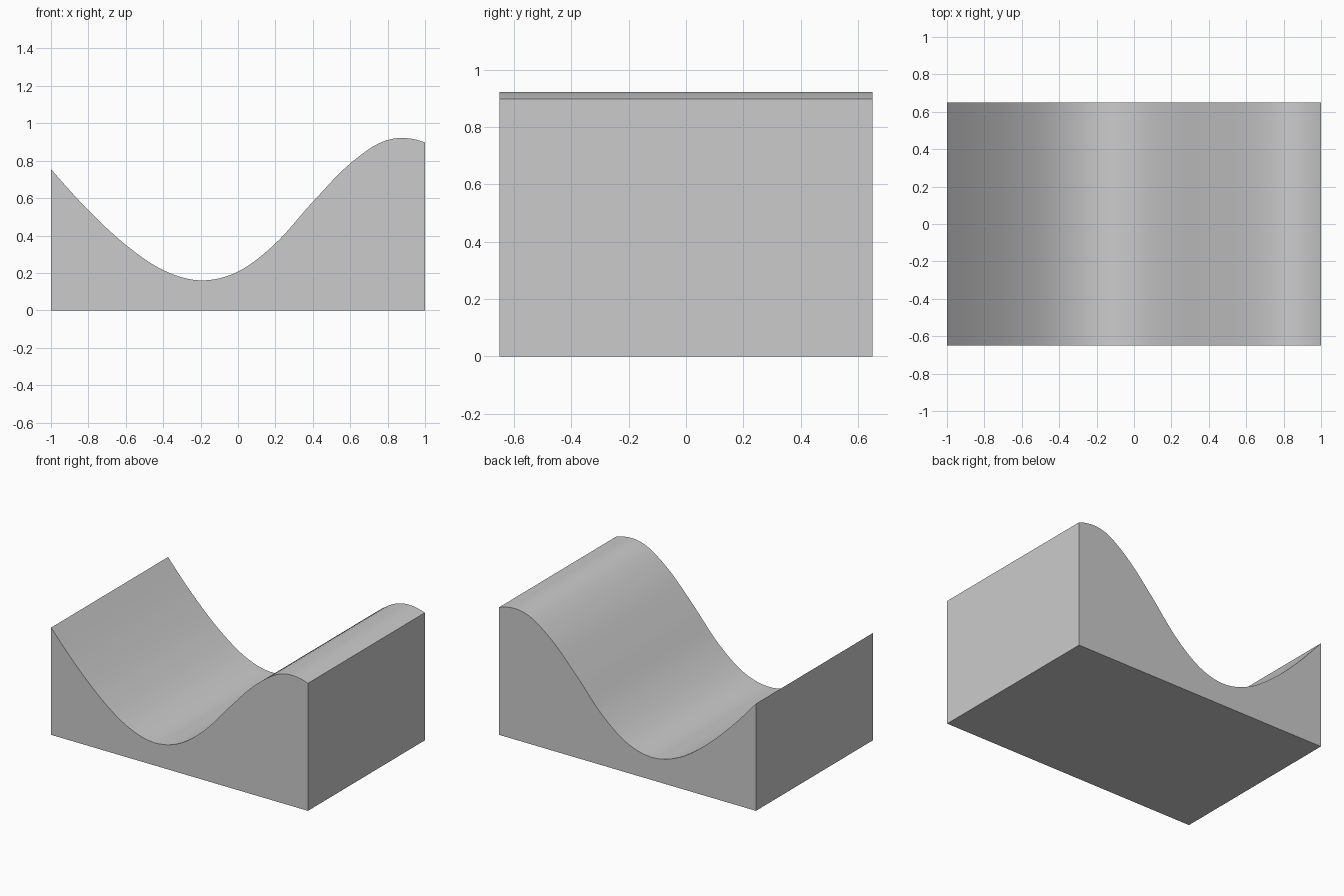
import bpy, bmesh, math

if "Cube" in bpy.data.objects:
    bpy.data.objects.remove(bpy.data.objects["Cube"])

HALF_DEPTH = 0.65
STEP = 0.2
# Heights of the wavy top, evenly spaced from x = -1 to x = 1
HEIGHTS = [0.755, 0.535, 0.350, 0.215, 0.160, 0.207, 0.357, 0.580, 0.785, 0.911, 0.898]
START_SLOPE, END_SLOPE = -1.15, -0.36
SUBDIV = 8


def slope(i):
    if i == 0:
        return START_SLOPE
    if i == len(HEIGHTS) - 1:
        return END_SLOPE
    return (HEIGHTS[i + 1] - HEIGHTS[i - 1]) / (2 * STEP)


def height(i, t):
    """Smooth cubic height between sample i and i + 1."""
    a, b = HEIGHTS[i], HEIGHTS[i + 1]
    ease = t * t * (3 - 2 * t)
    return (a + (b - a) * ease + STEP * slope(i) * t * (1 - t) ** 2
            - STEP * slope(i + 1) * t * t * (1 - t))


# Side profile: flat base, then the wave from right to left
wave = [(-1 + STEP * (i + k / SUBDIV), height(i, k / SUBDIV))
        for i in range(len(HEIGHTS) - 1) for k in range(SUBDIV)]
wave.append((1.0, HEIGHTS[-1]))
profile = [(-1.0, 0.0), (1.0, 0.0)] + wave[::-1]

# Extrude the profile along y
bm = bmesh.new()
face = bm.faces.new([bm.verts.new((x, -HALF_DEPTH, z)) for x, z in profile])
extruded = bmesh.ops.extrude_face_region(bm, geom=[face], use_keep_orig=True)
bmesh.ops.translate(bm, vec=(0, 2 * HALF_DEPTH, 0),
                    verts=[g for g in extruded["geom"] if isinstance(g, bmesh.types.BMVert)])
bmesh.ops.recalc_face_normals(bm, faces=bm.faces)
mesh = bpy.data.meshes.new("wave_block")
bm.to_mesh(mesh)
bm.free()
block = bpy.data.objects.new("wave_block", mesh)
bpy.context.collection.objects.link(block)

# Smooth top, sharp edges
bpy.context.view_layer.objects.active = block
block.select_set(True)
bpy.ops.object.shade_smooth_by_angle(angle=math.radians(30))
